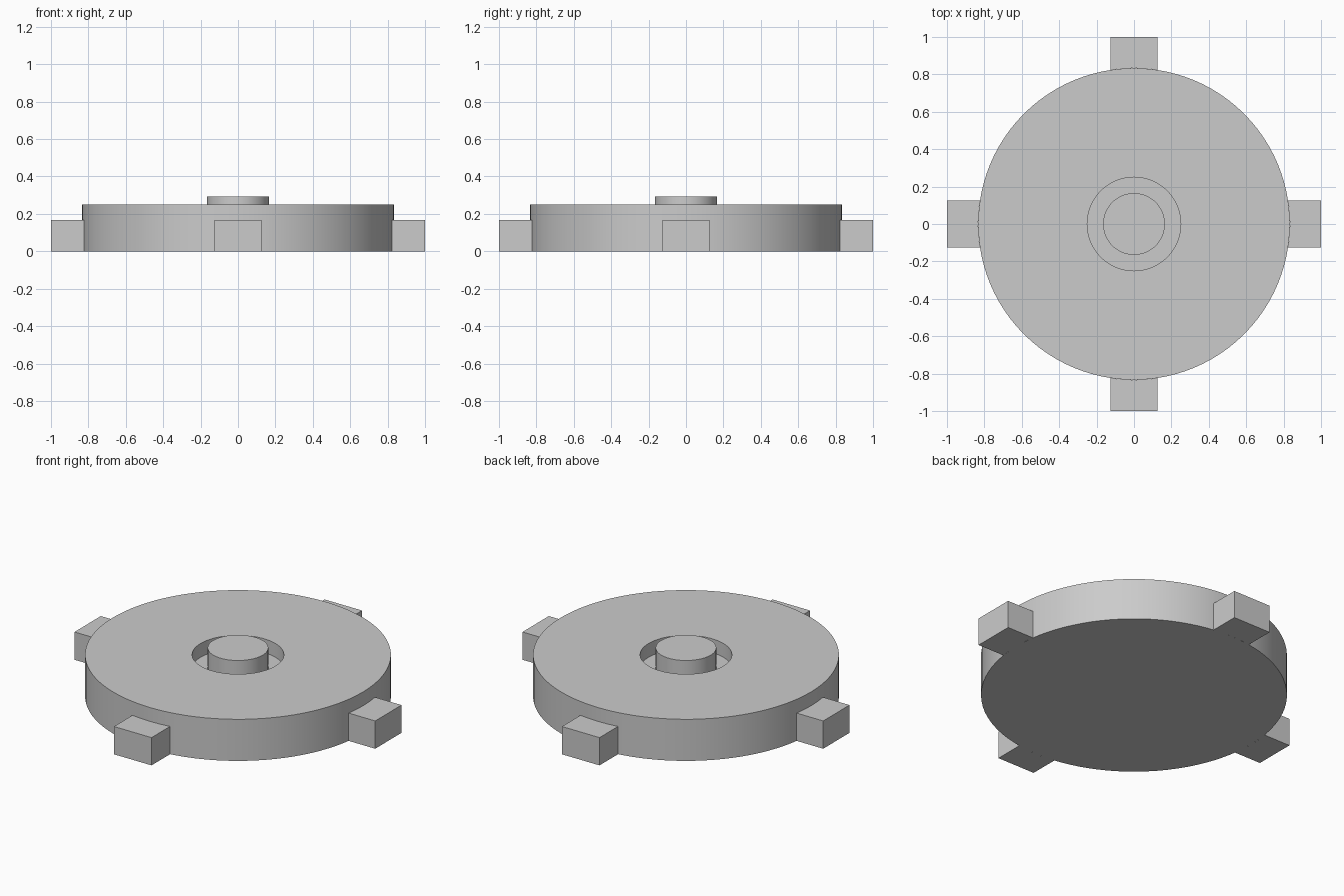
import bpy, bmesh, math
from mathutils import Matrix

if "Cube" in bpy.data.objects:
    bpy.data.objects.remove(bpy.data.objects["Cube"])

SEGMENTS = 96
DISC_R, DISC_H = 0.833, 0.25
RECESS_R, RECESS_Z = 0.25, 0.167
HUB_R, HUB_H = 0.165, 0.292
LUG_HALF, LUG_H, REACH = 0.125, 0.167, 1.0

grey = bpy.data.materials.new("plain_grey")
grey.use_nodes = True
colour = (0.6, 0.6, 0.6, 1)
grey.diffuse_color = colour
grey.node_tree.nodes["Principled BSDF"].inputs["Base Color"].default_value = colour


def finish(bm, name):
    bmesh.ops.recalc_face_normals(bm, faces=bm.faces)
    mesh = bpy.data.meshes.new(name)
    bm.to_mesh(mesh)
    bm.free()
    mesh.materials.append(grey)
    obj = bpy.data.objects.new(name, mesh)
    bpy.context.collection.objects.link(obj)
    return obj


# Disc with a round recess and a raised central hub, turned from one profile
profile = [(0, 0), (DISC_R, 0), (DISC_R, DISC_H), (RECESS_R, DISC_H),
           (RECESS_R, RECESS_Z), (HUB_R, RECESS_Z), (HUB_R, HUB_H), (0, HUB_H)]
bm = bmesh.new()
verts = [bm.verts.new((r, 0, z)) for r, z in profile]
edges = [bm.edges.new(pair) for pair in zip(verts, verts[1:])]
bmesh.ops.spin(bm, geom=verts + edges, cent=(0, 0, 0), axis=(0, 0, 1),
               angle=math.tau, steps=SEGMENTS, use_duplicate=False)
bmesh.ops.remove_doubles(bm, verts=bm.verts, dist=0.0001)
disc = finish(bm, "disc_with_hub")
bpy.ops.object.select_all(action="DESELECT")
disc.select_set(True)
bpy.context.view_layer.objects.active = disc
bpy.ops.object.shade_smooth_by_angle(angle=math.radians(30))

# Four square lugs whose inner ends follow the curve of the disc
half_angle = math.asin(LUG_HALF / DISC_R)
arc = [half_angle * (1 - i / 4) for i in range(9)]
outline = [(REACH, -LUG_HALF), (REACH, LUG_HALF)]
outline += [(DISC_R * math.cos(a), DISC_R * math.sin(a)) for a in arc]
for i, side in enumerate(("left", "back", "right", "front")):
    bm = bmesh.new()
    base = bm.faces.new([bm.verts.new((x, y, 0)) for x, y in outline])
    top = bmesh.ops.extrude_face_region(bm, geom=[base])["geom"]
    moved = [v for v in top if isinstance(v, bmesh.types.BMVert)]
    bmesh.ops.translate(bm, verts=moved, vec=(0, 0, LUG_H))
    # Keep the base as the underside and drop the hidden inner end
    inner = [f for f in bm.faces if abs(f.normal.z) < 0.5
             and all(v.co.x < DISC_R + 0.001 for v in f.verts)]
    bmesh.ops.delete(bm, geom=inner, context="FACES_ONLY")
    bmesh.ops.transform(bm, matrix=Matrix.Rotation(i * math.pi / 2, 4, "Z"), verts=bm.verts)
    finish(bm, side + "_lug")
